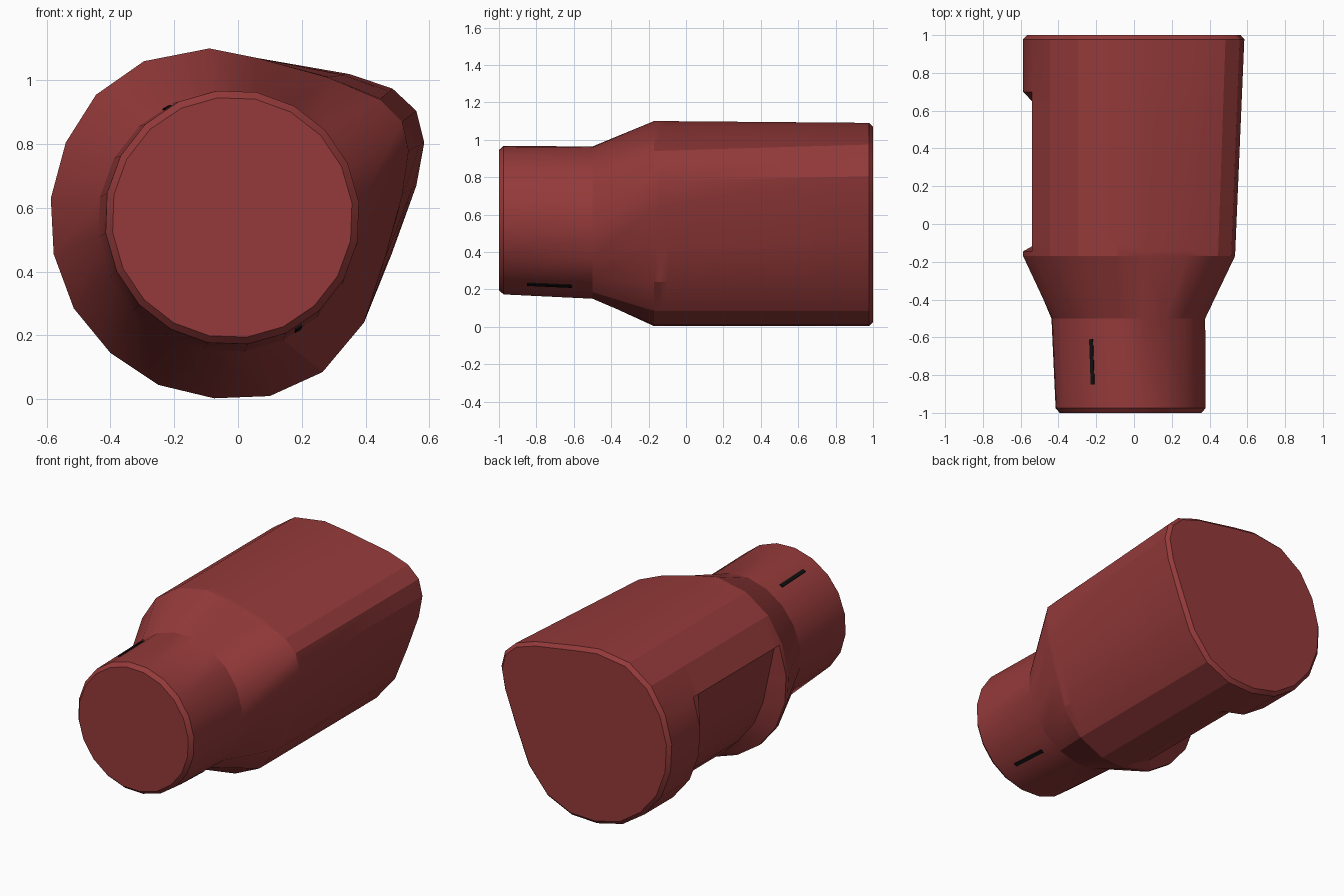
import bpy, bmesh, math
from mathutils import Vector

if "Cube" in bpy.data.objects:
    bpy.data.objects.remove(bpy.data.objects["Cube"])


def material(name, rgb):
    m = bpy.data.materials.new(name)
    m.diffuse_color = (*rgb, 1)
    m.use_nodes = True
    m.node_tree.nodes["Principled BSDF"].inputs["Base Color"].default_value = m.diffuse_color
    return m


RED = material("dark_red", (0.30, 0.042, 0.042))
BLACK = material("black", (0.005, 0.005, 0.005))


def circle(cx, cz, r, n=20, start=97):
    return [(cx + r * math.cos(math.radians(start + 360 / n * i)),
             cz + r * math.sin(math.radians(start + 360 / n * i))) for i in range(n)]


def mix(a, b, t):
    return [(p[0] + (q[0] - p[0]) * t, p[1] + (q[1] - p[1]) * t) for p, q in zip(a, b)]


def inset(sec, d):
    c = (-0.02, 0.56)
    out = []
    for x, z in sec:
        v = Vector((x - c[0], z - c[1]))
        v *= 1 - d / v.length
        out.append((c[0] + v.x, c[1] + v.y))
    return out


# round left side shared by the body sections, from the top round to the bottom right
left = [(-.09, 1.10), (-.295, 1.06), (-.445, .955), (-.54, .805), (-.587, .63),
        (-.578, .455), (-.515, .285), (-.40, .145), (-.25, .045), (-.075, .003),
        (.10, .01), (.265, .085), (.395, .24)]
# right side with raised shoulder: shoulder ring and rear end
ridge = left + [(.46, .44), (.515, .64), (.535, .78), (.515, .87), (.445, .94),
                (.28, 1.01), (.06, 1.07)]
rear = left + [(.482, .455), (.56, .67), (.585, .805), (.56, .905), (.485, .975),
               (.35, 1.02), (.06, 1.07)]
rear[0] = (-.09, 1.09)


def body(y, recessed=False):
    sec = mix(ridge, rear, (y + .17) / 1.17)
    if recessed:  # shallow hollow low on the left side
        sec[4:9] = [(-.50, .62), (-.465, .45), (-.40, .30), (-.29, .16), (-.19, .065)]
    return sec


nose = circle(-.018, .57, .40)
sections = [
    (-1.0, inset(nose, .022)), (-.975, nose),
    (-.5, circle(-.03, .557, .41)),
    (-.17, body(-.17)), (-.145, body(-.145)),
    (-.095, body(-.095, True)), (.65, body(.65, True)),
    (.70, body(.70)), (.978, body(.978)), (1.0, inset(rear, .022)),
]

# main stepped housing, lofted from front to back
bm = bmesh.new()
rings = [[bm.verts.new((x, y, z)) for x, z in sec] for y, sec in sections]
for a, b in zip(rings, rings[1:]):
    for i in range(20):
        j = (i + 1) % 20
        bm.faces.new((a[i], a[j], b[j], b[i]))
bm.faces.new(rings[0])
bm.faces.new(rings[-1])
bmesh.ops.recalc_face_normals(bm, faces=bm.faces)
mesh = bpy.data.meshes.new("housing")
bm.to_mesh(mesh)
bm.free()
mesh.materials.append(RED)
housing = bpy.data.objects.new("housing", mesh)
bpy.context.collection.objects.link(housing)
bpy.context.view_layer.objects.active = housing
housing.select_set(True)
bpy.ops.object.shade_smooth_by_angle(angle=math.radians(21))


# thin dark slits on opposite sides of the nose
def slit(name, p, q):
    p, q = Vector(p), Vector(q)
    out = Vector(((p.x + .02), 0, p.z - .57)).normalized()
    side = (q - p).cross(out).normalized() * .011
    me = bpy.data.meshes.new(name)
    lo = [p - side, q - side, q + side, p + side]
    me.from_pydata([v + out * h for h in (-.003, .003) for v in lo], [],
                   [(3, 2, 1, 0), (4, 5, 6, 7)] +
                   [(i, (i + 1) % 4, (i + 1) % 4 + 4, i + 4) for i in range(4)])
    me.materials.append(BLACK)
    ob = bpy.data.objects.new(name, me)
    bpy.context.collection.objects.link(ob)


def on_nose(y, deg):
    t = (y + .975) / .475
    cx, cz, r = -.018 - .012 * t, .57 - .013 * t, .398 + .01 * t
    return (cx + r * math.cos(math.radians(deg)), y, cz + r * math.sin(math.radians(deg)))


slit("upper_slit", on_nose(-.85, 119.5), on_nose(-.61, 119.5))
slit("lower_slit", on_nose(-.85, -58), on_nose(-.61, -58))
